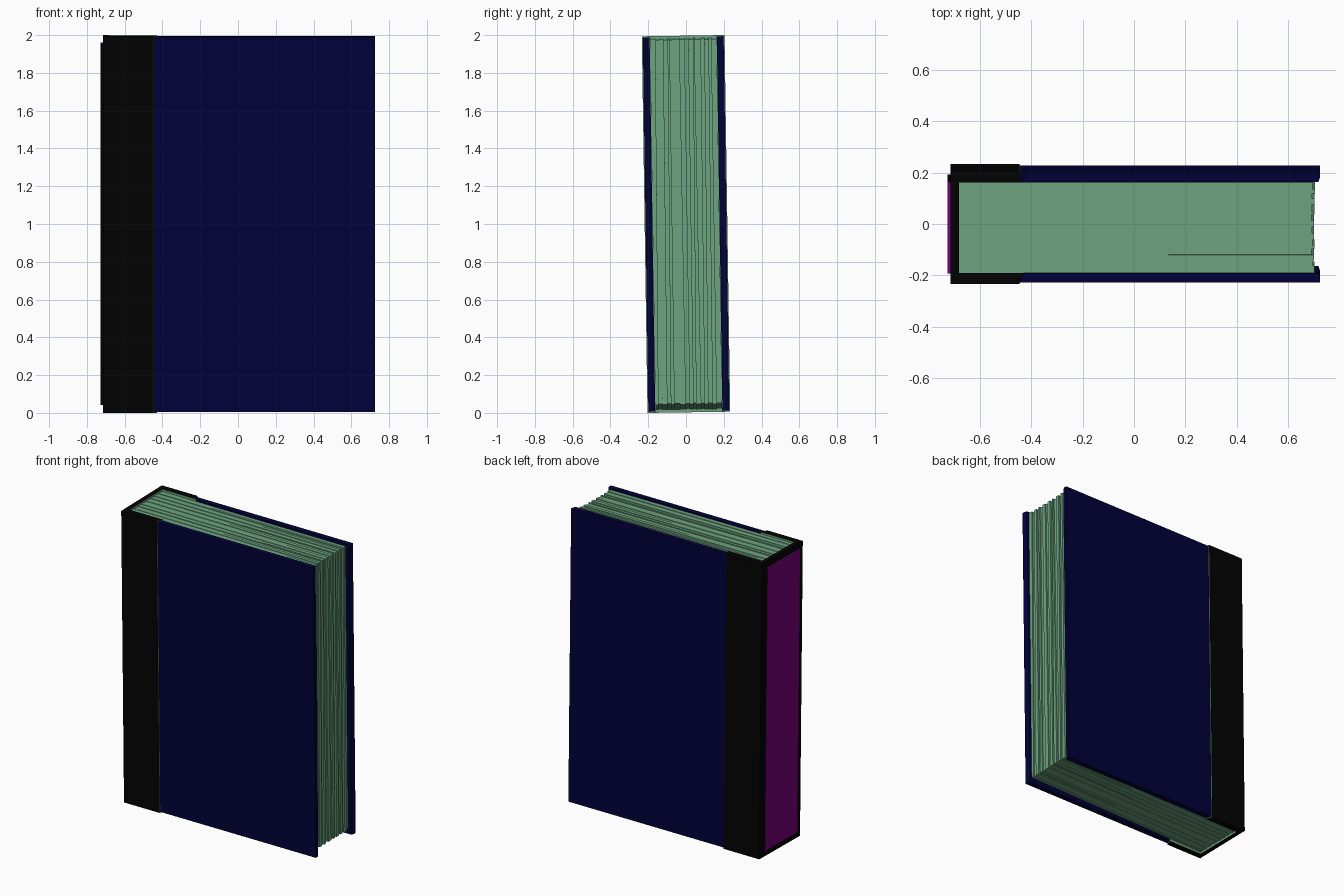
import bpy, bmesh, random
from mathutils import Matrix

random.seed(4)
cube = bpy.data.objects.get("Cube")
if cube:
    bpy.data.objects.remove(cube)

# The whole book leans slightly forward about its centre
LEAN = (Matrix.Translation((0, 0, 1)) @ Matrix.Rotation(0.015, 4, 'X')
        @ Matrix.Translation((0, 0, -1)))


def material(name, colour):
    m = bpy.data.materials.new(name)
    m.use_nodes = True
    m.diffuse_color = (*colour, 1)
    m.node_tree.nodes["Principled BSDF"].inputs["Base Color"].default_value = (*colour, 1)
    return m


BLACK = material("black_leather", (0.0008, 0.0008, 0.0008))
BLUE = material("navy_cover", (0.0005, 0.0005, 0.042))
GREEN = material("green_paper", (0.155, 0.37, 0.215))
PURPLE = material("purple_label", (0.19, 0.0005, 0.2))


def finish(name, bm, *mats):
    bmesh.ops.recalc_face_normals(bm, faces=bm.faces)
    mesh = bpy.data.meshes.new(name)
    for m in mats:
        mesh.materials.append(m)
    bm.to_mesh(mesh)
    bm.free()
    mesh.transform(LEAN)
    obj = bpy.data.objects.new(name, mesh)
    bpy.context.scene.collection.objects.link(obj)


def prism(profile, z_low, z_high):
    """Upright solid with the given x, y outline."""
    bm = bmesh.new()
    base = bm.faces.new([bm.verts.new((x, y, z_low)) for x, y in profile])
    top = bmesh.ops.extrude_face_region(bm, geom=[base])["geom"]
    bmesh.ops.translate(bm, vec=(0, 0, z_high - z_low),
                        verts=[v for v in top if isinstance(v, bmesh.types.BMVert)])
    bmesh.ops.recalc_face_normals(bm, faces=bm.faces)
    return bm


# Front and back covers, slightly undercut at the fore edge
for name, side in (("front_cover", -1), ("back_cover", 1)):
    outline = [(-0.47, 0.178), (0.718, 0.178), (0.725, 0.196), (0.725, 0.214), (-0.47, 0.214)]
    finish(name, prism([(x, side * y) for x, y in outline], 0.009, 1.991), BLUE)

# Spine wrapping round onto both covers, lined with paper on the inside
half = [(-0.715, 0.219), (-0.447, 0.219), (-0.43, 0.176), (-0.683, 0.176)]
bm = prism(half + [(x, -y) for x, y in reversed(half)], 0.003, 1.997)
for f in bm.faces:
    inward = f.normal.y * f.calc_center_median().y < -0.01
    if f.normal.x > 0.5 or inward:
        f.material_index = 1
finish("spine", bm, BLACK, GREEN)

# Label panel on the spine, with dark long edges
bm = prism([(-0.727, -0.178), (-0.714, -0.178), (-0.714, 0.178), (-0.727, 0.178)], 0.045, 1.957)
for f in bm.faces:
    f.material_index = int(abs(f.normal.y) > 0.5)
finish("spine_label", bm, PURPLE, BLACK)

# Page gatherings: uneven slabs, every other one set back at the fore edge
COUNT, EDGE = 16, 0.177
step = 2 * EDGE / COUNT


def divisions():
    inner = [-EDGE + step * (i + random.uniform(-0.4, 0.4)) for i in range(1, COUNT)]
    return [-EDGE] + inner + [EDGE]


low, high = divisions(), divisions()
bm = bmesh.new()
for i in range(COUNT):
    back = 0.01 * (i % 2) + random.uniform(0, 0.004)
    # Slab limits: the bottom edge rises from the spine towards the fore edge
    xs = (-0.684, 0.706 - back)
    bottoms = (0.016 + back / 3, 0.044 + back / 2)
    tops = (1.986 - back / 3, 1.982 - back / 2)
    for v in bmesh.ops.create_cube(bm, size=1)["verts"]:
        a, b, c = (int(k > 0) for k in v.co)
        v.co = (xs[a], (low, high)[c][i + b], (bottoms, tops)[c][a])
finish("pages", bm, GREEN)
